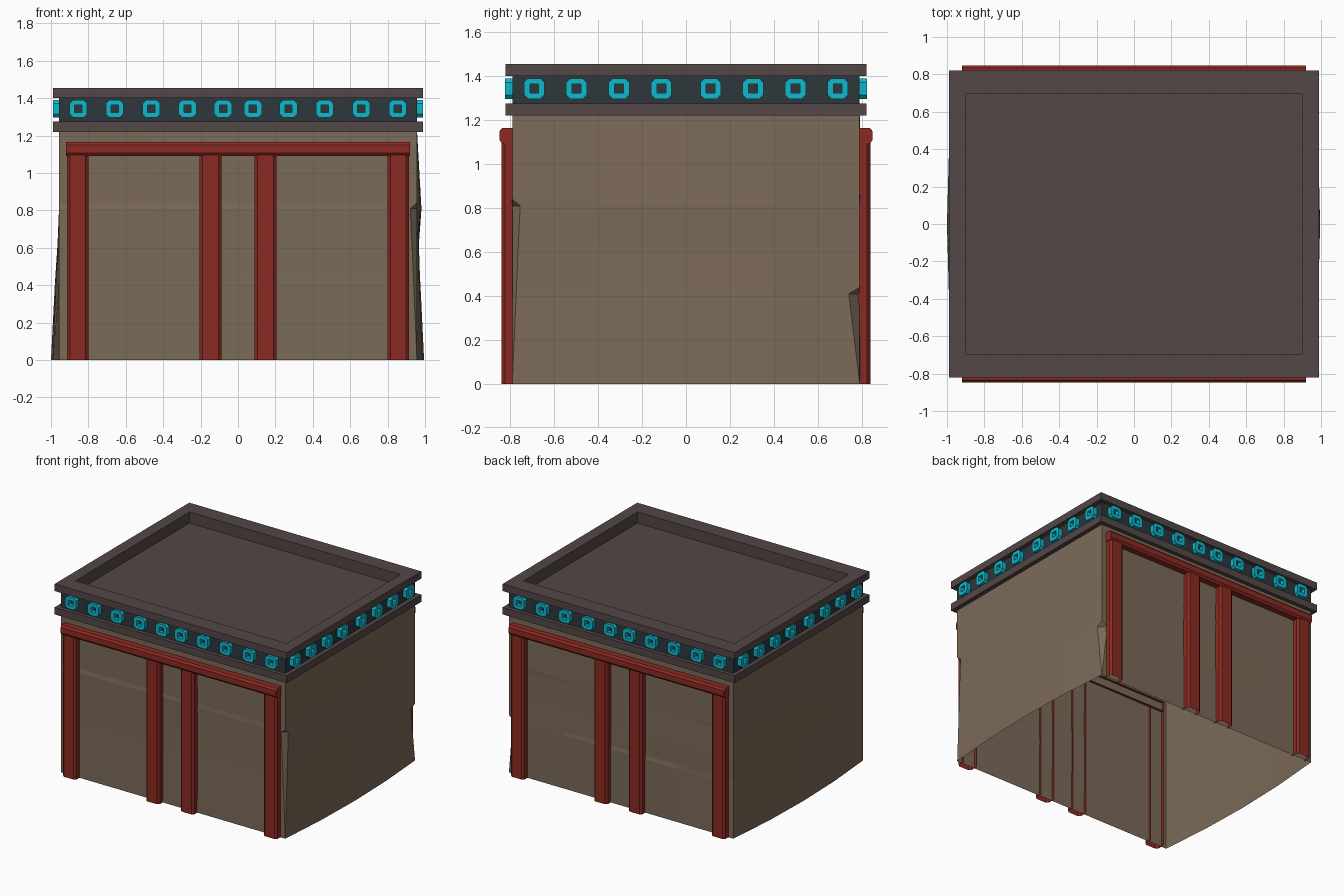
import bpy, bmesh, math, random
from mathutils import Matrix, Vector

random.seed(4)
if "Cube" in bpy.data.objects:
    bpy.data.objects.remove(bpy.data.objects["Cube"], do_unlink=True)


def material(name, r, g, b):
    m = bpy.data.materials.new(name)
    m.use_nodes = True
    m.diffuse_color = (r, g, b, 1)
    node = m.node_tree.nodes["Principled BSDF"]
    node.inputs["Base Color"].default_value = (r, g, b, 1)
    node.inputs["Roughness"].default_value = 0.9
    return m


CLAY = material("clay brown", 0.20, 0.145, 0.098)
TRIM = material("dark plum stone", 0.088, 0.063, 0.063)
FRIEZE = material("slate", 0.026, 0.038, 0.046)
RED = material("red timber", 0.26, 0.023, 0.016)
TEAL = material("turquoise", 0.004, 0.49, 0.62)


def loft(name, rings, mat, closed=True, caps=(), matrix=Matrix()):
    """Bridge successive rings of points; caps lists the rings to fill."""
    bm = bmesh.new()
    rows = [[bm.verts.new(p) for p in ring] for ring in rings]
    n = len(rows[0])
    for a, b in zip(rows, rows[1:]):
        for i in range(n if closed else n - 1):
            j = (i + 1) % n
            bm.faces.new((a[i], a[j], b[j], b[i]))
    for c in caps:
        bm.faces.new(rows[c] if c else rows[c][::-1])
    bmesh.ops.remove_doubles(bm, verts=bm.verts, dist=0.0005)
    bm.transform(matrix)
    mesh = bpy.data.meshes.new(name)
    bm.to_mesh(mesh)
    bm.free()
    mesh.materials.append(mat)
    obj = bpy.data.objects.new(name, mesh)
    bpy.context.collection.objects.link(obj)
    return obj


def rect(hx, hy, z):
    return [(-hx, -hy, z), (hx, -hy, z), (hx, hy, z), (-hx, hy, z)]


# Weathered walls: each corner is a pair of points, spread where a chip is broken out
HX, HY = 0.957, 0.79


def wall_ring(z, left_bulge, right_bulge, front_chip=0, back_chip=0):
    pts = []
    corners = [(-1, -1, 0), (1, -1, front_chip), (1, 1, back_chip), (-1, 1, 0)]
    for k, (sx, sy, c) in enumerate(corners):
        along_x = Vector((sx * (HX - c), sy * HY, z))
        along_y = Vector((sx * HX, sy * (HY - c), z))
        pts += [along_y, along_x] if k % 2 == 0 else [along_x, along_y]
        for t in (-0.5, 0, 0.5):
            wobble = random.uniform(-0.007, 0.003) if 0 < z < 1.2 else 0
            if k % 2:
                out = (right_bulge if sx > 0 else left_bulge) * (1 - t * t)
                pts.append(Vector((sx * (HX + out), -sy * -1 * -t * HY * sx * sy, z)))
            else:
                pts.append(Vector((-sx * t * HX, sy * (HY + wobble), z)))
    return pts


walls = [wall_ring(0, 0.043, 0.038),
         wall_ring(0.41, 0.022, 0.018, 0.018, 0.05),
         wall_ring(0.44, 0.020, 0.016, 0.019),
         wall_ring(0.62, 0.008, 0.010, 0.027),
         wall_ring(0.81, 0, 0.024, 0.036),
         wall_ring(0.84, 0, 0.022),
         wall_ring(1.23, 0, 0)]
# Put every ring in order round the building so that the strips are regular
for ring in walls:
    ring.sort(key=lambda p: math.atan2(p.y, p.x))
loft("walls", walls, CLAY)

# Roof: lower moulding, dark frieze and upper rim with a sunken deck
loft("lower_moulding", [rect(0.9, 0.74, 1.22), rect(0.99, 0.82, 1.22),
                        rect(0.99, 0.82, 1.275), rect(0.9, 0.74, 1.275)], TRIM)
loft("frieze", [rect(HX, HY, 1.27), rect(HX, HY, 1.405)], FRIEZE)
loft("roof_rim_and_deck", [rect(0.94, 0.77, 1.4), rect(0.99, 0.82, 1.4),
                           rect(0.99, 0.82, 1.455), rect(0.9, 0.695, 1.455),
                           rect(0.9, 0.695, 1.37)], TRIM, caps=(-1,))


# Turquoise ornaments: chamfered blocks with a square hole
def eight(h, c, z):
    return [(-h + c, -h, z), (h - c, -h, z), (h, -h + c, z), (h, h - c, z),
            (h - c, h, z), (-h + c, h, z), (-h, h - c, z), (-h, -h + c, z)]


block = [eight(0.047, 0.019, 0), eight(0.047, 0.019, 0.032),
         eight(0.02, 0, 0.032), eight(0.02, 0, 0)]
long_row = (0.08, 0.27, 0.463, 0.66, 0.853)
short_row = (0.112, 0.305, 0.498, 0.69)
for side, label in enumerate(("front", "left", "back", "right")):
    row, dist = (short_row, HX) if side % 2 else (long_row, HY)
    turn = Matrix.Rotation(side * math.pi / 2, 4, "Z")
    for s in (-1, 1):
        for x in row:
            place = Matrix.Translation((s * x, -dist, 1.343))
            loft(label + "_ornament", block, TEAL,
                 matrix=turn @ place @ Matrix.Rotation(math.pi / 2, 4, "X"))

# Timber posts and lintels on front and back: hollow channels set through the wall
post = [(-0.058, -0.77), (-0.058, -0.824), (-0.042, -0.838),
        (0.042, -0.838), (0.058, -0.824), (0.058, -0.77)]
beam = [(-0.77, 1.165), (-0.835, 1.165), (-0.848, 1.15),
        (-0.848, 1.108), (-0.835, 1.092), (-0.77, 1.092)]
for label, angle in (("front", 0), ("back", math.pi)):
    turn = Matrix.Rotation(angle, 4, "Z")
    for x in (-0.857, -0.147, 0.147, 0.857):
        loft(label + "_post", [[(x + px, py, z) for px, py in post] for z in (0, 1.1)],
             RED, closed=False, matrix=turn)
    loft(label + "_lintel", [[(x, py, pz) for py, pz in beam] for x in (-0.92, 0.92)],
         RED, closed=False, caps=(0, -1), matrix=turn)
